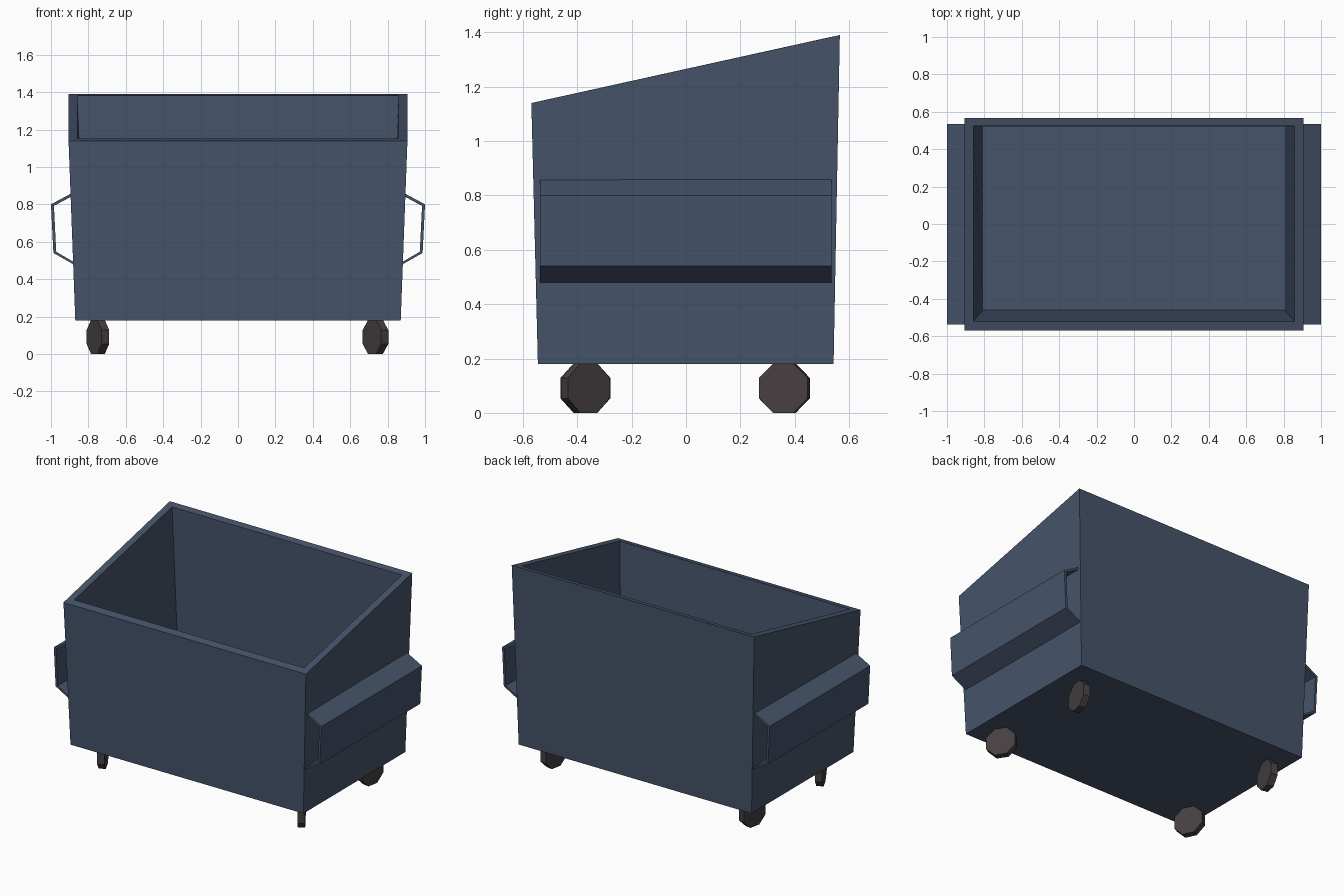
import bpy, bmesh, math
from mathutils import Matrix, Vector

cube = bpy.data.objects.get("Cube")
if cube:
    bpy.data.objects.remove(cube, do_unlink=True)


def make_material(name, rgb):
    mat = bpy.data.materials.new(name)
    mat.use_nodes = True
    colour = (*rgb, 1)
    mat.diffuse_color = colour
    bsdf = mat.node_tree.nodes["Principled BSDF"]
    bsdf.inputs["Base Color"].default_value = colour
    bsdf.inputs["Roughness"].default_value = 0.8
    return mat


STEEL = make_material("blue grey steel", (0.061, 0.087, 0.145))
RUBBER = make_material("dark rubber", (0.061, 0.050, 0.054))


def finish(bm, name, mat):
    bmesh.ops.recalc_face_normals(bm, faces=bm.faces)
    mesh = bpy.data.meshes.new(name)
    bm.to_mesh(mesh)
    bm.free()
    mesh.materials.append(mat)
    obj = bpy.data.objects.new(name, mesh)
    bpy.context.collection.objects.link(obj)
    return obj


def ring(bm, half_x, front, back, z_front, z_back):
    """Rectangular loop that may slope from front to back."""
    return [bm.verts.new(p) for p in (
        (-half_x, front, z_front), (half_x, front, z_front),
        (half_x, back, z_back), (-half_x, back, z_back))]


# Bin body: outer shell, sloping rim, tapered inside and floor
bm = bmesh.new()
loops = [
    ring(bm, 0.87, -0.545, 0.543, 0.18, 0.18),
    ring(bm, 0.906, -0.569, 0.566, 1.14, 1.39),
    ring(bm, 0.859, -0.52, 0.523, 1.151, 1.381),
    ring(bm, 0.806, -0.46, 0.521, 0.23, 0.23),
]
for low, high in zip(loops, loops[1:]):
    for i in range(4):
        j = (i + 1) % 4
        bm.faces.new((low[i], low[j], high[j], high[i]))
bm.faces.new(loops[0])
bm.faces.new(loops[-1])
finish(bm, "bin_body", STEEL)

# Fork sleeves: bent plate open at both ends, one on each side
OUTER = [(0.885, 0.862), (1.0, 0.80), (0.987, 0.54), (0.872, 0.475)]
INNER = [(0.872, 0.488), (0.972, 0.547), (0.984, 0.792), (0.885, 0.845)]
for side, label in ((1, "left"), (-1, "right")):
    bm = bmesh.new()
    profile = bm.faces.new(
        [bm.verts.new((side * x, -0.537, z)) for x, z in OUTER + INNER])
    extruded = bmesh.ops.extrude_face_region(bm, geom=[profile])
    moved = [v for v in extruded["geom"] if isinstance(v, bmesh.types.BMVert)]
    bmesh.ops.translate(bm, verts=moved, vec=Vector((0, 1.072, 0)))
    finish(bm, "fork_sleeve_" + label, STEEL)

# Eight-sided caster wheels, each swivelled a little
APOTHEM, THICKNESS = 0.091, 0.045
WHEELS = {
    "wheel_front_left": (0.735, -0.37, 33),
    "wheel_front_right": (-0.749, -0.37, 26),
    "wheel_back_left": (0.735, 0.362, -10),
    "wheel_back_right": (-0.749, 0.362, -12),
}
for name, (x, y, swivel) in WHEELS.items():
    bm = bmesh.new()
    radius = APOTHEM / math.cos(math.pi / 8)
    bmesh.ops.create_cone(bm, cap_ends=True, segments=8, radius1=radius,
                          radius2=radius, depth=THICKNESS)
    # Put a flat side at the bottom whatever the starting corner is
    first = max(bm.verts, key=lambda v: v.co.x).co
    offset = math.pi / 8 - math.atan2(first.y, first.x)
    place = (Matrix.Translation((x, y, APOTHEM))
             @ Matrix.Rotation(math.radians(swivel), 4, "Z")
             @ Matrix.Rotation(math.pi / 2, 4, "Y")
             @ Matrix.Rotation(offset, 4, "Z"))
    bmesh.ops.transform(bm, matrix=place, verts=bm.verts)
    finish(bm, name, RUBBER)
